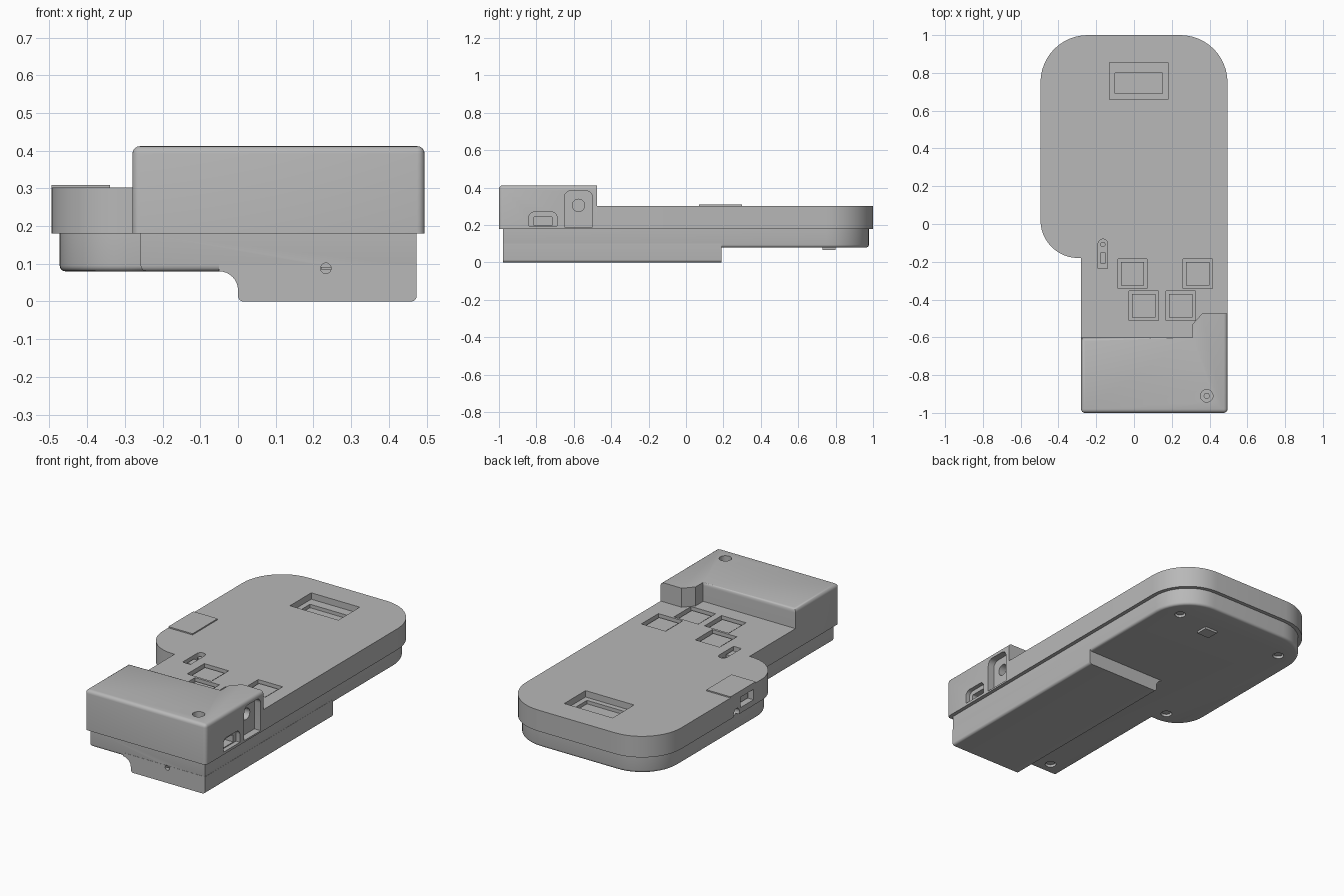
import bpy, bmesh
from math import sin, cos, radians

if "Cube" in bpy.data.objects:
    bpy.data.objects.remove(bpy.data.objects["Cube"], do_unlink=True)

grey = bpy.data.materials.new("Plain grey")
grey.use_nodes = True
grey.diffuse_color = (0.48, 0.48, 0.48, 1)
grey.node_tree.nodes["Principled BSDF"].inputs["Base Color"].default_value = grey.diffuse_color

AXES = {"x": lambda u, v, w: (w, u, v),
        "y": lambda u, v, w: (u, w, v),
        "z": lambda u, v, w: (u, v, w)}


def arc(cx, cy, r, a0, a1, n=12):
    steps = [radians(a0 + (a1 - a0) * i / n) for i in range(n + 1)]
    return [(cx + r * cos(a), cy + r * sin(a)) for a in steps]


def circle(cx, cy, r):
    return arc(cx, cy, r, 0, 360, 24)[:-1]


def rect(x0, x1, y0, y1):
    return [(x0, y0), (x1, y0), (x1, y1), (x0, y1)]


def arch(x0, x1, y0, y1, r):
    """Rectangle with its two upper corners rounded."""
    return ([(x0, y0), (x1, y0)] + arc(x1 - r, y1 - r, r, 0, 90, 6)
            + arc(x0 + r, y1 - r, r, 90, 180, 6))


def prism(name, pts, lo, hi, axis="z", bevel=0, rule=None):
    """Extrude a flat outline along an axis, rounding the edges the rule picks."""
    bm = bmesh.new()
    place = AXES[axis]
    rings = [[bm.verts.new(place(u, v, w)) for u, v in pts] for w in (lo, hi)]
    bm.faces.new(rings[0])
    bm.faces.new(rings[1])
    n = len(pts)
    for i in range(n):
        j = (i + 1) % n
        bm.faces.new((rings[0][i], rings[0][j], rings[1][j], rings[1][i]))
    bmesh.ops.recalc_face_normals(bm, faces=bm.faces)
    if bevel:
        edges = [e for e in bm.edges if rule(e.verts[0].co, e.verts[1].co)]
        bmesh.ops.bevel(bm, geom=edges, offset=bevel, segments=4, profile=0.5,
                        affect="EDGES", clamp_overlap=True)
    mesh = bpy.data.meshes.new(name)
    bm.to_mesh(mesh)
    bm.free()
    mesh.materials.append(grey)
    obj = bpy.data.objects.new(name, mesh)
    bpy.context.collection.objects.link(obj)
    return obj


def activate(obj):
    bpy.ops.object.select_all(action="DESELECT")
    obj.select_set(True)
    bpy.context.view_layer.objects.active = obj


def cut(obj, pts, lo, hi, axis="z"):
    """Sink a pocket into a part."""
    cutter = prism("cutter", pts, lo, hi, axis)
    mod = obj.modifiers.new("pocket", "BOOLEAN")
    mod.operation = "DIFFERENCE"
    mod.object = cutter
    activate(obj)
    bpy.ops.object.modifier_apply(modifier=mod.name)
    bpy.data.objects.remove(cutter, do_unlink=True)


def body_outline(d, front):
    """Rounded body inset by d, closed by the given front points."""
    e, r = 0.495 - d, 0.25 - d
    return (arc(0.245, 0.75, r, 0, 90) + arc(-0.245, 0.75, r, 90, 180)
            + arc(-0.295, 0.02, 0.2 - d, 180, 270)
            + [(-0.28 + d, -0.18 + d)] + front)


# Lower shell
INSET = 0.022
lower = prism("lower_shell",
              body_outline(INSET, [(-0.28 + INSET, -1 + INSET), (0.495 - INSET, -1 + INSET)]),
              0.08, 0.18, bevel=0.015, rule=lambda a, b: max(a.z, b.z) < 0.09)

# Battery box with a filleted flank
battery_profile = (arc(-0.05, 0.03, 0.05, 90, 0, 8) + arc(0.015, 0.015, 0.015, 180, 270, 6)
                   + arc(0.459, 0.015, 0.015, 270, 360, 6) + [(0.474, 0.1), (-0.05, 0.1)])
battery = prism("battery_box", battery_profile, -0.979, 0.19, "y")

# Upper cover and the raised head that meets it
step = [(0.31, -0.6), (0.31, -0.53), (0.36, -0.475), (0.495, -0.475)]
cover = prism("upper_cover", body_outline(0, [(-0.28, -0.6)] + step), 0.18, 0.302)


def head_edges(a, b):
    top = min(a.z, b.z) > 0.4
    along_back = max(abs(a.y + 0.6), abs(b.y + 0.6)) < 0.01
    corner = max(a.y, b.y) < -0.9
    return (top and (min(a.y, b.y) < -0.9 or along_back)) or (corner and max(a.z, b.z) > 0.4)


head = prism("raised_head", [(-0.28, -1), (-0.28, -0.6)] + step + [(0.495, -1)],
             0.18, 0.412, bevel=0.02, rule=head_edges)

# Display window, stepped
cut(cover, rect(-0.13, 0.18, 0.66, 0.855), 0.265, 0.35)
cut(cover, rect(-0.10, 0.15, 0.69, 0.80), 0.245, 0.35)

# Four square push buttons in wells
for i, (x, y) in enumerate([(-0.008, -0.263), (0.337, -0.263), (0.052, -0.433), (0.247, -0.433)]):
    h = 0.078
    cut(cover, rect(x - h, x + h, y - h, y + h), 0.26, 0.35)
    h = 0.062
    prism(f"button_{i + 1}", rect(x - h, x + h, y - h, y + h), 0.255, 0.29)

# Slide switch slot and indicator hole
cut(cover, arch(-0.19, -0.14, -0.235, -0.08, 0.0249), 0.265, 0.35)
prism("switch_slider", rect(-0.178, -0.152, -0.21, -0.15), 0.26, 0.29)
prism("indicator_light", circle(-0.165, -0.108, 0.014), 0.26, 0.285)

# Hood plate with charging port and round jack on the right side
prism("port_hood", rect(-0.495, -0.34, 0.07, 0.3), 0.3, 0.309)
cut(cover, rect(0.09, 0.21, 0.212, 0.272), -0.6, -0.42, "x")
prism("charging_port", rect(0.105, 0.195, 0.222, 0.258), -0.47, -0.415, "x")
for part in (cover, lower):
    cut(part, circle(0.245, 0.195, 0.026), -0.6, -0.43, "x")

# Head side openings: low port and tall connector bay
cut(head, arch(-0.84, -0.69, 0.195, 0.27, 0.03), 0.47, 0.6, "x")
cut(head, arch(-0.815, -0.715, 0.2, 0.245, 0.01), 0.42, 0.6, "x")
cut(head, arch(-0.65, -0.5, 0.19, 0.383, 0.035), 0.455, 0.6, "x")
cut(head, circle(-0.575, 0.305, 0.033), 0.38, 0.6, "x")

# Counterbored screws on the head and beneath the body
cut(head, circle(0.385, -0.91, 0.033), 0.375, 0.5)
prism("head_screw", circle(0.385, -0.91, 0.016), 0.37, 0.385)
for i, (x, y) in enumerate([(0.35, 0.81), (-0.35, 0.81), (-0.29, -0.07), (-0.16, -0.9)]):
    cut(lower, circle(x, y, 0.03), 0.0, 0.105)
    prism(f"base_screw_{i + 1}", circle(x, y, 0.023), 0.09, 0.11)

# Small hole through the front with a slotted screw
for part in (lower, battery):
    cut(part, circle(0.233, 0.088, 0.014), -1.1, -0.95, "y")
prism("front_screw_bar", rect(0.22, 0.246, 0.085, 0.091), -0.97, -0.945, "y")

# Bottom latch bump
prism("base_latch", rect(0.08, 0.16, 0.73, 0.80), 0.067, 0.09)

for obj in [o for o in bpy.context.scene.objects if o.type == "MESH" and grey.name in o.data.materials]:
    activate(obj)
    bpy.ops.object.shade_smooth_by_angle(angle=radians(35))
